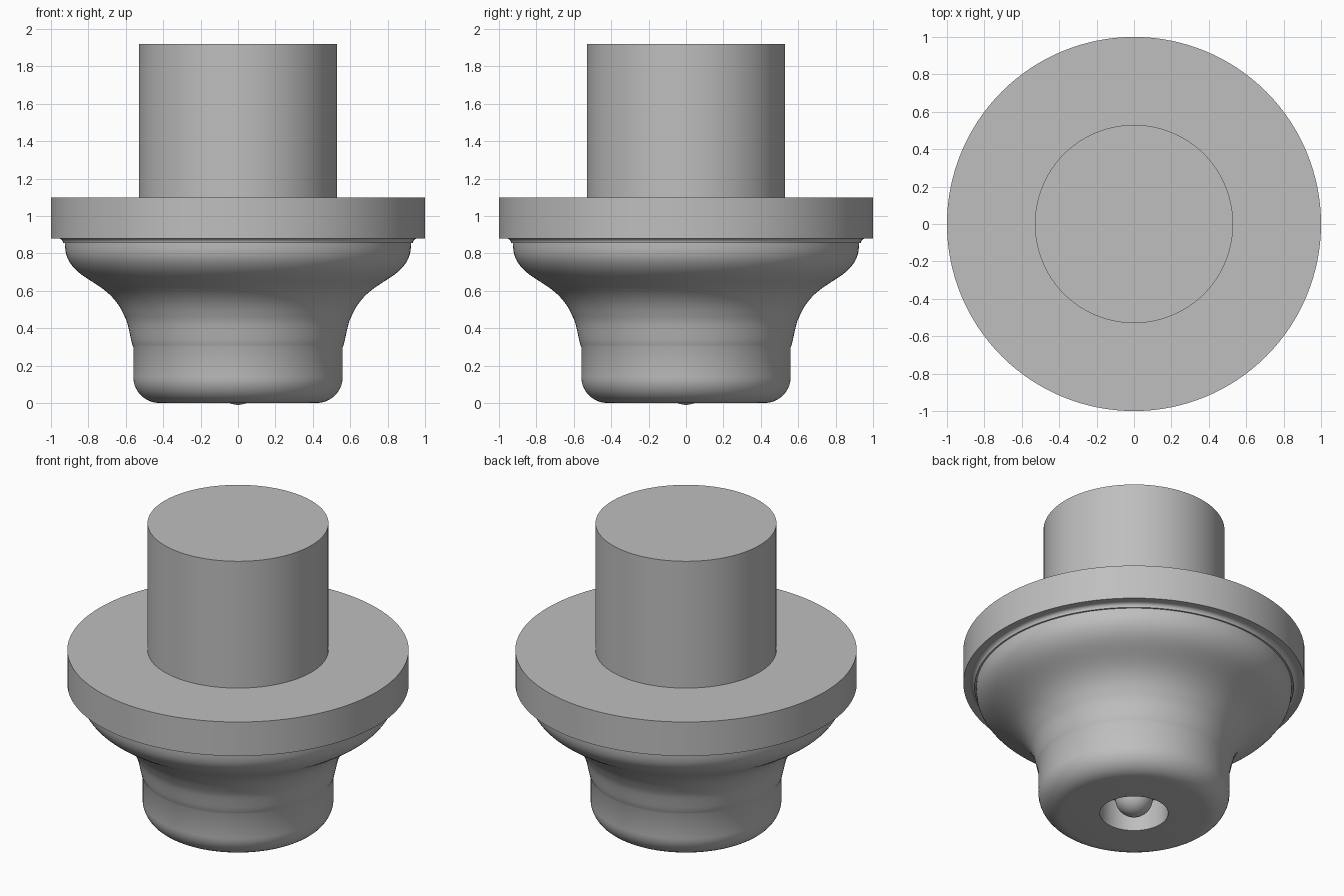
import bpy, bmesh, math
from mathutils import Vector
from mathutils.geometry import interpolate_bezier

SEGMENTS = 128

old = bpy.data.objects.get("Cube")
if old:
    bpy.data.objects.remove(old, do_unlink=True)

grey = bpy.data.materials.new("plain grey")
grey.use_nodes = True
colour = (0.52, 0.52, 0.52, 1)
grey.diffuse_color = colour
grey.node_tree.nodes["Principled BSDF"].inputs["Base Color"].default_value = colour


def arc(cx, cz, radius, start, end, steps=10):
    """Points of an arc in the radius-height plane, angles in degrees."""
    points = []
    for i in range(steps + 1):
        a = math.radians(start + (end - start) * i / steps)
        points.append((cx + radius * math.cos(a), cz + radius * math.sin(a)))
    return points


def bezier(p0, h0, h1, p1, steps=14):
    """Points of a cubic curve in the radius-height plane."""
    pts = [Vector((x, z, 0)) for x, z in (p0, h0, h1, p1)]
    return [(p.x, p.y) for p in interpolate_bezier(*pts, steps)]


def lathe(name, profile):
    """Spin a radius-height profile round the z axis."""
    bm = bmesh.new()
    verts = [bm.verts.new((max(r, 0), 0, z)) for r, z in profile]
    edges = [bm.edges.new(pair) for pair in zip(verts, verts[1:])]
    bmesh.ops.spin(bm, geom=verts + edges, cent=(0, 0, 0), axis=(0, 0, 1),
                   angle=math.tau, steps=SEGMENTS, use_merge=True)
    bmesh.ops.remove_doubles(bm, verts=bm.verts, dist=1e-5)
    bmesh.ops.recalc_face_normals(bm, faces=bm.faces)
    mesh = bpy.data.meshes.new(name)
    bm.to_mesh(mesh)
    bm.free()
    mesh.materials.append(grey)
    obj = bpy.data.objects.new(name, mesh)
    bpy.context.collection.objects.link(obj)
    bpy.ops.object.select_all(action="DESELECT")
    obj.select_set(True)
    bpy.context.view_layer.objects.active = obj
    bpy.ops.object.shade_smooth_by_angle(angle=math.radians(30))
    return obj


# Flared body with a round recess in its foot
lathe("flared_body",
      [(0, 0.185), (0.2, 0.185), (0.2, 0)]
      + arc(0.42, 0.14, 0.14, -90, 0)
      + [(0.56, 0.3)]
      + bezier((0.565, 0.31), (0.58, 0.37), (0.59, 0.44), (0.605, 0.46), 6)
      + bezier((0.605, 0.46), (0.67, 0.62), (0.8, 0.64), (0.875, 0.72))[1:]
      + bezier((0.875, 0.72), (0.91, 0.76), (0.925, 0.79), (0.925, 0.855), 8)[1:]
      + arc(0.96, 0.855, 0.025, 180, 90, 6)
      + [(0, 0.88)])

# Wide flange disc
lathe("flange", [(0, 0.88), (1, 0.88), (1, 1.1), (0, 1.1)])

# Upright shaft
lathe("shaft", [(0, 1.1), (0.53, 1.1), (0.53, 1.92), (0, 1.92)])

# Domed pin inside the recess
lathe("domed_pin", arc(0, 0.1, 0.11, -90, 0) + [(0.11, 0.185), (0, 0.185)])
